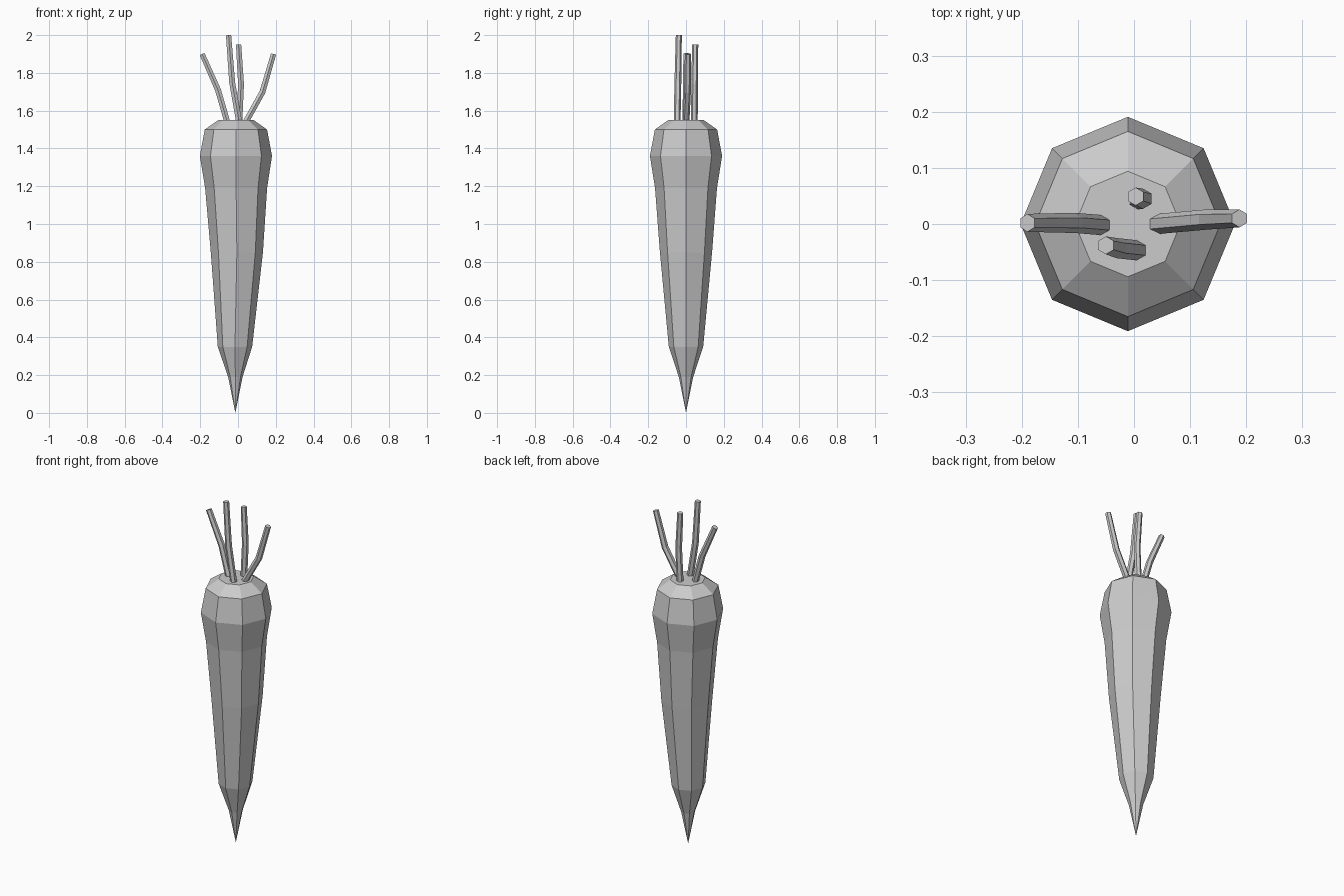
import bpy, bmesh, math
from mathutils import Vector

if "Cube" in bpy.data.objects:
    bpy.data.objects.remove(bpy.data.objects["Cube"])


def loft(name, rings, sides, phase=0.0, follow=False):
    """Skin flat-faced rings given as (centre, radius); radius 0 makes a point."""
    bm = bmesh.new()
    pts = [Vector(c) for c, _ in rings]
    loops = []
    for i, (c, r) in enumerate(rings):
        u, v = Vector((1, 0, 0)), Vector((0, 1, 0))
        if follow:
            before = pts[i] - pts[max(i - 1, 0)]
            after = pts[min(i + 1, len(pts) - 1)] - pts[i]
            t = (before.normalized() + after.normalized()).normalized()
            u = v.cross(t).normalized()
            v = t.cross(u)
        if r == 0:
            loops.append([bm.verts.new(c)])
            continue
        angles = [phase + 2 * math.pi * k / sides for k in range(sides)]
        loops.append([bm.verts.new(pts[i] + r * (u * math.cos(a) + v * math.sin(a)))
                      for a in angles])
    for a, b in zip(loops, loops[1:]):
        for k in range(sides):
            n = (k + 1) % sides
            if len(a) == 1:
                bm.faces.new((a[0], b[n], b[k]))
            else:
                bm.faces.new((a[k], a[n], b[n], b[k]))
    if len(loops[0]) > 1:
        bm.faces.new(loops[0][::-1])
    bm.faces.new(loops[-1])
    bmesh.ops.recalc_face_normals(bm, faces=bm.faces)
    mesh = bpy.data.meshes.new(name)
    bm.to_mesh(mesh)
    bm.free()
    obj = bpy.data.objects.new(name, mesh)
    bpy.context.collection.objects.link(obj)
    return obj


# Octagonal tapering root: (x offset, height, radius)
profile = [(-0.014, 0.0, 0), (-0.014, 0.19, 0.038), (-0.016, 0.35, 0.091),
           (-0.006, 0.85, 0.138), (-0.010, 1.19, 0.164), (-0.011, 1.36, 0.191),
           (-0.011, 1.50, 0.165), (-0.011, 1.55, 0.094)]
loft("carrot_root", [((x, 0, z), r) for x, z, r in profile], 8)

# Four bent hexagonal stalks: base, bend and tip
stalks = {
    "stalk_left": [(-0.057, -0.002, 1.54), (-0.106, 0.002, 1.71), (-0.19, 0.002, 1.90)],
    "stalk_right": [(0.041, 0.0, 1.54), (0.13, 0.008, 1.70), (0.188, 0.01, 1.90)],
    "stalk_back": [(0.007, 0.044, 1.54), (0.016, 0.045, 1.74), (0.003, 0.049, 1.95)],
    "stalk_front": [(0.006, -0.047, 1.54), (-0.031, -0.043, 1.75), (-0.05, -0.038, 2.0)],
}
for name, path in stalks.items():
    loft(name, list(zip(path, (0.018, 0.018, 0.016))), 6, math.pi / 6, follow=True)
